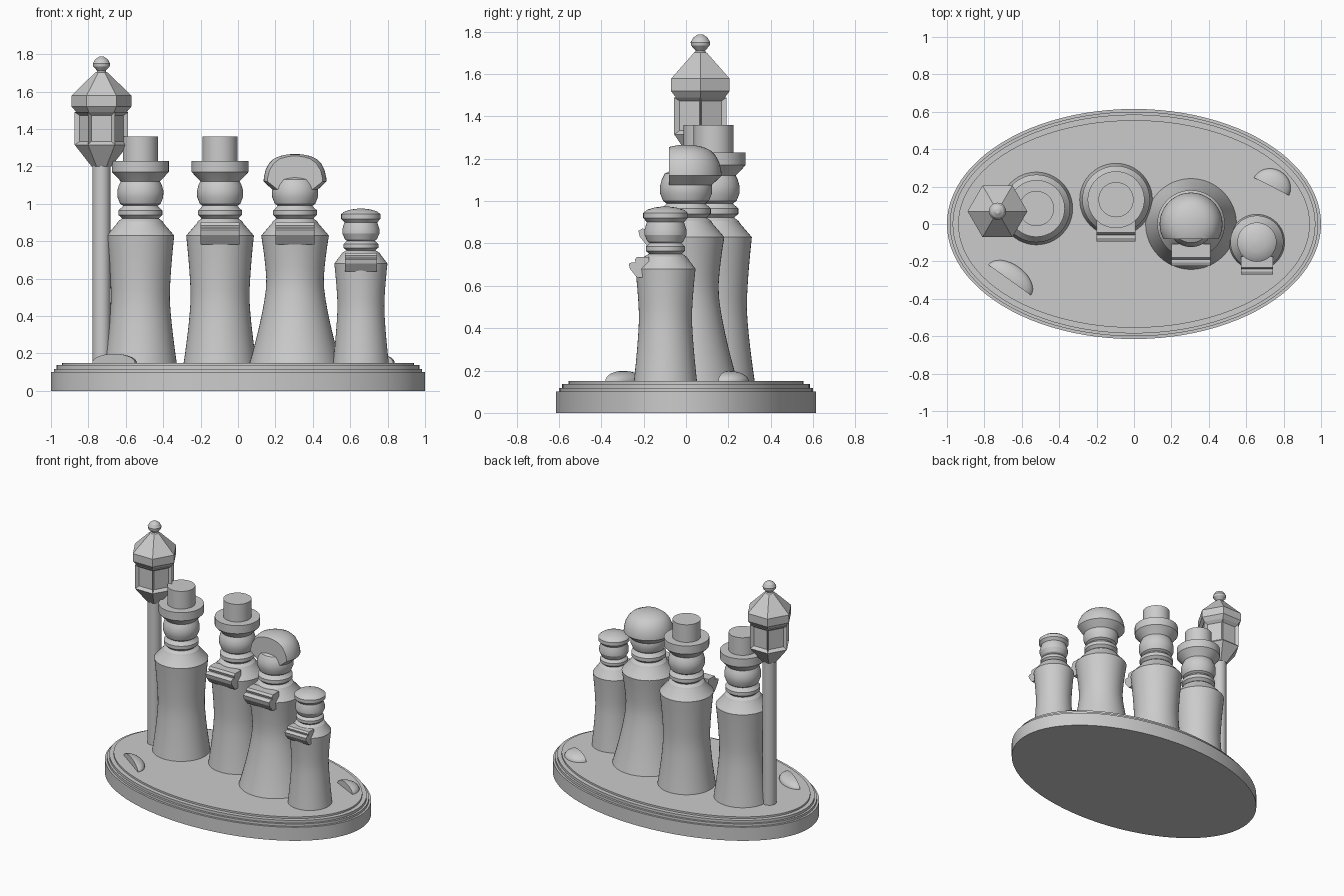
import bpy, bmesh, math
from mathutils import Matrix

if "Cube" in bpy.data.objects:
    bpy.data.objects.remove(bpy.data.objects["Cube"])

stone = bpy.data.materials.new("plain_grey")
stone.diffuse_color = (0.6, 0.6, 0.6, 1)
stone.use_nodes = True
stone.node_tree.nodes["Principled BSDF"].inputs["Base Color"].default_value = stone.diffuse_color


def finish(bm, name, smooth=True):
    bmesh.ops.recalc_face_normals(bm, faces=bm.faces)
    me = bpy.data.meshes.new(name)
    bm.to_mesh(me)
    bm.free()
    ob = bpy.data.objects.new(name, me)
    bpy.context.collection.objects.link(ob)
    me.materials.append(stone)
    if smooth:
        bpy.ops.object.select_all(action='DESELECT')
        ob.select_set(True)
        bpy.context.view_layer.objects.active = ob
        bpy.ops.object.shade_smooth_by_angle(angle=math.radians(22))
    return ob


def lathe_bm(rings, x, y, n):
    """Closed stack of elliptical rings (rx, ry, z)."""
    bm = bmesh.new()
    loops = []
    for rx, ry, z in rings:
        loops.append([bm.verts.new((x + rx * math.cos(2 * math.pi * i / n),
                                    y + ry * math.sin(2 * math.pi * i / n), z)) for i in range(n)])
    for a, b in zip(loops, loops[1:]):
        for i in range(n):
            j = (i + 1) % n
            bm.faces.new((a[i], a[j], b[j], b[i]))
    bm.faces.new(loops[0][::-1])
    bm.faces.new(loops[-1])
    return bm


def lathe(name, profile, x, y, n=48, smooth=True):
    return finish(lathe_bm([(r, r, z) for r, z in profile], x, y, n), name, smooth)


def robe(bottom, waist, top, z_waist, z_top):
    """Concave robe outline from the floor to the shoulders."""
    pts = []
    for i in range(13):
        z = 0.14 + (z_top - 0.14) * i / 12
        if z < z_waist:
            t = (z_waist - z) / (z_waist - 0.14)
            pts.append((waist + (bottom - waist) * t ** 1.4, z))
        else:
            t = (z - z_waist) / (z_top - z_waist)
            pts.append((waist + (top - waist) * t ** 1.5, z))
    return pts


# Stepped oval base
steps = [(0, 0), (0, .1), (.015, .1), (.015, .118), (.03, .118), (.03, .137), (.06, .137), (.06, .15)]
finish(lathe_bm([(1 - o, .615 - o, z) for o, z in steps], 0, 0, 96), "oval_base")

# Shared neck and head outline
shoulder = [(.125, .895), (.12, .905), (.098, .922)]
scarf = [(.09, .915), (.117, .94), (.117, .965), (.095, .985), (.09, .995)]
head = [(.085, .985), (.108, 1.0), (.122, 1.035), (.123, 1.07), (.115, 1.10), (.1, 1.13), (.08, 1.14)]
top_hat = [(.09, 1.10), (.1, 1.115), (.152, 1.17), (.152, 1.23), (.094, 1.23), (.094, 1.36)]

# Three adult figures
adults = {"left": (-.522, .083, .196, .157, .5),
          "middle": (-.096, .13, .196, .157, .5),
          "right": (.305, 0, .246, .153, .58)}
for side, (x, y, r0, r1, zw) in adults.items():
    lathe(side + "_robe", robe(r0, r1, .181, zw, .83) + shoulder, x, y)
    lathe(side + "_scarf", scarf, x, y)
    lathe(side + "_head", head, x, y)
    if side != "right":
        lathe(side + "_top_hat", top_hat, x, y)

# Bonnet, sliced flat at the front so the face shows
x, y = adults["right"][:2]
bm = lathe_bm([(r, r, z) for r, z in [(.1, 1.055), (.168, 1.12), (.167, 1.14), (.158, 1.18), (.14, 1.215),
                                      (.115, 1.24), (.08, 1.256), (.04, 1.264), (.01, 1.266)]], x, y, 48)
cut = bmesh.ops.bisect_plane(bm, geom=bm.verts[:] + bm.edges[:] + bm.faces[:],
                             plane_co=(x, y - .08, 0), plane_no=(0, -1, 0), clear_outer=True)
bmesh.ops.contextual_create(bm, geom=[e for e in cut["geom_cut"] if isinstance(e, bmesh.types.BMEdge)])
finish(bm, "bonnet")

# Child figure
cx, cy = .657, -.097
lathe("child_robe", robe(.15, .125, .142, .45, .68) + [(.105, .73), (.1, .738), (.08, .75)], cx, cy)
lathe("child_scarf", [(.07, .745), (.093, .765), (.093, .785), (.075, .802)], cx, cy)
lathe("child_head", [(.065, .795), (.085, .81), (.099, .84), (.099, .865), (.088, .9), (.075, .912)], cx, cy)
lathe("child_cap", [(.085, .898), (.105, .92), (.105, .945), (.085, .96), (.05, .97), (.01, .975)], cx, cy)


# Open song books held against the chest
def song_book(name, x, front, z, s):
    section = [(-.07, .05), (0, .05), (.012, .035), (.006, .018), (.028, .02), (.047, .01),
               (.04, -.018), (.0, -.068), (-.07, -.068)]
    bm = bmesh.new()
    ends = [[bm.verts.new((x + sx * .105 * s, front - d * s, z + h * s)) for d, h in section] for sx in (-1, 1)]
    n = len(section)
    for i in range(n):
        j = (i + 1) % n
        bm.faces.new((ends[0][i], ends[0][j], ends[1][j], ends[1][i]))
    for e in ends:
        bm.faces.new(e)
    finish(bm, name, False)


song_book("middle_book", -.096, -.046, .85, 1)
song_book("right_book", .305, -.178, .85, 1)
song_book("child_book", cx, -.232, .695, .82)

# Street lamp: pole, hexagonal lantern with sunken panes, roof and finial
lx, ly = -.73, .068
lathe("lamp_pole", [(.048, .14), (.048, 1.22)], lx, ly, 32)
bm = lathe_bm([(r, r, z) for r, z in [(.053, 1.2), (.143, 1.315), (.143, 1.49)]], lx, ly, 6)
bm.faces.ensure_lookup_table()
panes = [f for f in bm.faces if abs(f.normal.z) < .1 and f.calc_center_median().z > 1.35]
bm.normal_update()
panes = [f for f in bm.faces if len(f.verts) == 4 and abs(f.normal.z) < .1]
bmesh.ops.inset_individual(bm, faces=panes, thickness=.025, depth=-.02)
finish(bm, "lantern", False)
lathe("lamp_roof", [(.13, 1.485), (.16, 1.52), (.16, 1.578), (.036, 1.7), (.02, 1.705)], lx, ly, 6, False)
lathe("lamp_finial", [(.036, 1.69), (.022, 1.71), (.044, 1.735), (.046, 1.75), (.034, 1.772), (.012, 1.787)],
      lx, ly, 24)


# Snow mounds: half domes with one flat side
def mound(name, x, y, length, depth, angle):
    bm = bmesh.new()
    bmesh.ops.create_uvsphere(bm, u_segments=32, v_segments=16, radius=1)
    for co, no in (((0, 0, 0), (0, -1, 0)), ((0, 0, -.2), (0, 0, -1))):
        cut = bmesh.ops.bisect_plane(bm, geom=bm.verts[:] + bm.edges[:] + bm.faces[:],
                                     plane_co=co, plane_no=no, clear_outer=True)
        bmesh.ops.contextual_create(bm, geom=[e for e in cut["geom_cut"] if isinstance(e, bmesh.types.BMEdge)])
    bm.transform(Matrix.Translation((x, y, .15)) @ Matrix.Rotation(math.radians(angle), 4, 'Z')
                 @ Matrix.Diagonal((length, depth, .048, 1)))
    finish(bm, name)


mound("front_snow_mound", -.665, -.3, .14, .085, -35.5)
mound("back_snow_mound", .735, .2, .105, .095, -27)
